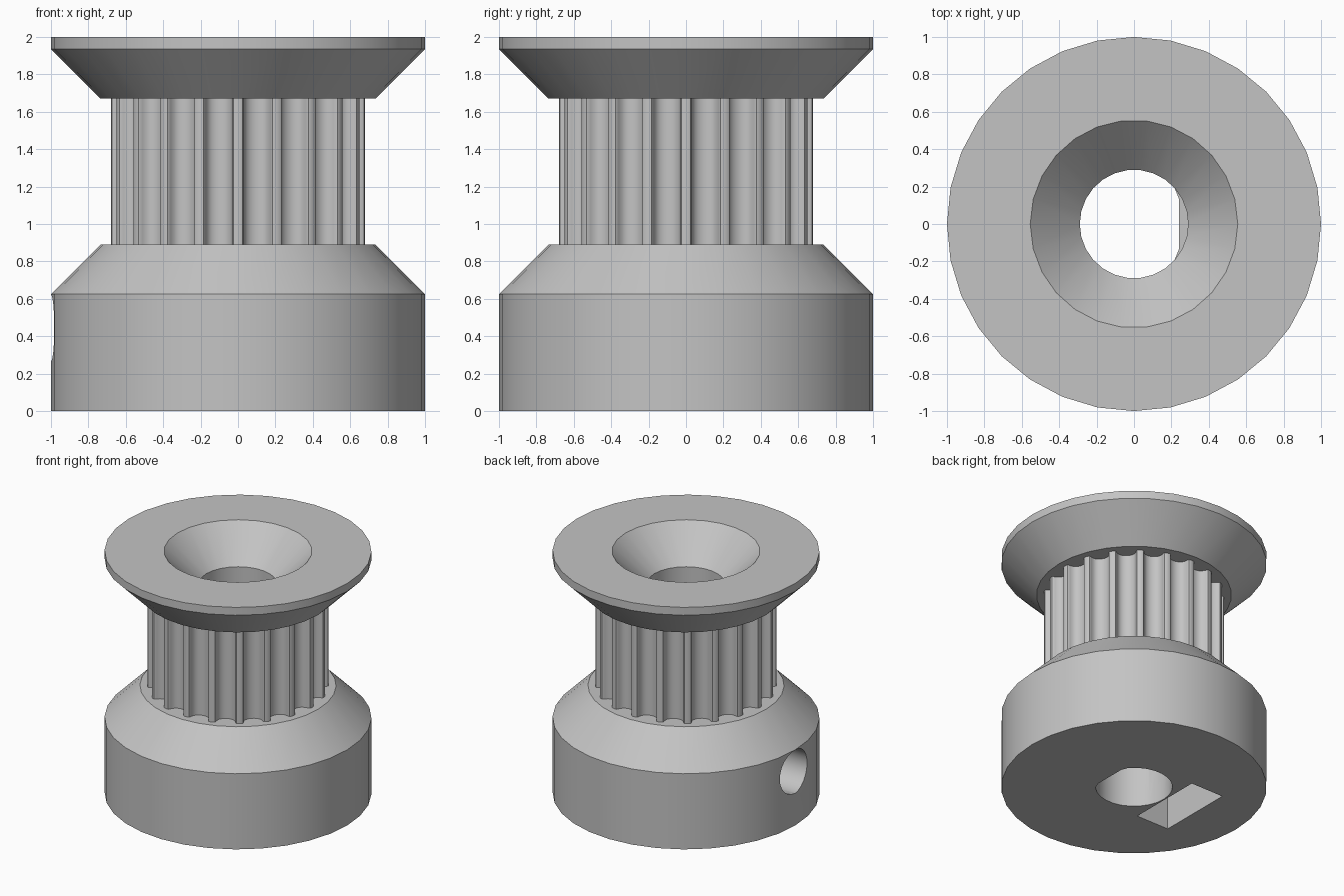
import bpy, bmesh
from math import cos, sin, pi, radians
from mathutils import Matrix

cube = bpy.data.objects.get("Cube")
if cube:
    bpy.data.objects.remove(cube, do_unlink=True)

metal = bpy.data.materials.new("light_grey")
metal.use_nodes = True
grey = (0.55, 0.55, 0.55, 1)
metal.diffuse_color = grey
metal.node_tree.nodes["Principled BSDF"].inputs["Base Color"].default_value = grey

# Turns the local extrusion axis z into world x
ALONG_X = Matrix(((0, 0, 1, 0), (1, 0, 0, 0), (0, 1, 0, 0), (0, 0, 0, 1)))


def circle(r, n):
    return [(r * cos(2 * pi * i / n), r * sin(2 * pi * i / n)) for i in range(n)]


def loft(name, sections, matrix=Matrix()):
    """Closed solid through (outline, height) sections of equal point count."""
    bm = bmesh.new()
    rings = [[bm.verts.new((x, y, z)) for x, y in pts] for pts, z in sections]
    n = len(rings[0])
    for a, b in zip(rings, rings[1:]):
        for i in range(n):
            j = (i + 1) % n
            bm.faces.new((a[i], a[j], b[j], b[i]))
    bm.faces.new(rings[0][::-1])
    bm.faces.new(rings[-1])
    bm.transform(matrix)
    bmesh.ops.recalc_face_normals(bm, faces=bm.faces)
    mesh = bpy.data.meshes.new(name)
    bm.to_mesh(mesh)
    bm.free()
    mesh.materials.append(metal)
    ob = bpy.data.objects.new(name, mesh)
    bpy.context.collection.objects.link(ob)
    return ob


def turned(name, profile, sides):
    return loft(name, [(circle(r, sides), z) for r, z in profile])


def combine(target, other, operation):
    mod = target.modifiers.new(other.name, 'BOOLEAN')
    mod.operation, mod.solver, mod.object = operation, 'EXACT', other
    bpy.context.view_layer.objects.active = target
    bpy.ops.object.modifier_apply(modifier=mod.name)
    bpy.data.objects.remove(other, do_unlink=True)


# Toothed barrel: rounded grooves spaced around the rim
TEETH, RIM, MM = 20, 0.679, 1 / 9
half_groove = [(0.847, 0), (0.735, 0.037), (0.678, 0.13), (0.656, 0.238),
               (0.62, 0.343), (0.572, 0.444), (0.512, 0.54), (0.406, 0.637),
               (0.282, 0.707), (0.144, 0.75)]
groove = ([(-w, d) for w, d in half_groove] + [(0, 0.764)]
          + [(w, d) for w, d in reversed(half_groove)])
outline = []
for k in range(TEETH):
    a = 2 * pi * (k + 0.5) / TEETH
    for w, d in groove:
        t = w * MM
        r = (RIM ** 2 - t ** 2) ** 0.5 - d * MM
        outline.append((r * cos(a) - t * sin(a), r * sin(a) + t * cos(a)))

# Main solids
body = turned("pulley_body", [(1, 0), (1, 0.625), (0.735, 0.89)], 32)
barrel = loft("toothed_barrel", [(outline, 0.7), (outline, 1.8)])
flange = turned("top_flange", [(0.735, 1.67), (1, 1.935), (1, 2)], 32)
combine(body, barrel, 'UNION')
combine(body, flange, 'UNION')

# Round bore with a funnel mouth
bore = turned("bore", [(0.29, 0.89), (0.29, 1.735), (0.655, 2.1)], 26)
combine(body, bore, 'DIFFERENCE')

# Lower shaft socket with one flat side
d_shape = [(min(x, 0.24), y) for x, y in circle(0.29, 26)]
combine(body, loft("flat_sided_socket", [(d_shape, -0.1), (d_shape, 1)]), 'DIFFERENCE')

# Nut pocket open at the underside, with a pointed roof
AXIS = 0.444
pocket = [(-0.32, -0.1), (0.32, -0.1), (0.32, AXIS + 0.185),
          (0, AXIS + 0.37), (-0.32, AXIS + 0.185)]
combine(body, loft("nut_pocket", [(pocket, -0.6), (pocket, -0.3)], ALONG_X), 'DIFFERENCE')

# Set-screw hole from the side into the bore
screw = [(x, y + AXIS) for x, y in circle(0.178, 24)]
combine(body, loft("screw_hole", [(screw, -1.2), (screw, 0)], ALONG_X), 'DIFFERENCE')

# Smooth round walls, crisp edges
bpy.ops.object.select_all(action='DESELECT')
body.select_set(True)
bpy.context.view_layer.objects.active = body
bpy.ops.object.shade_smooth_by_angle(angle=radians(25))
